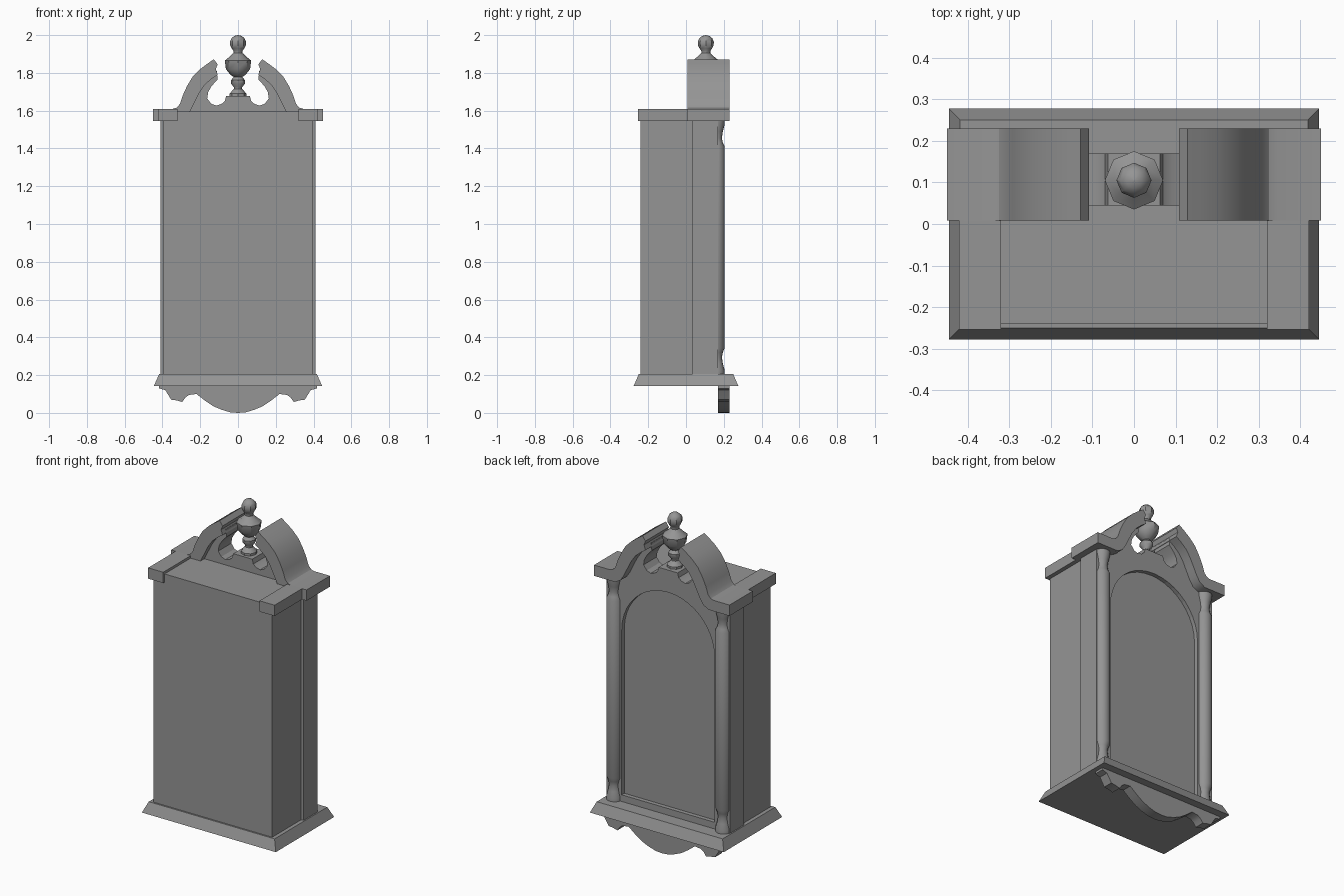
import bpy, bmesh, math
from mathutils import Vector

cube = bpy.data.objects.get("Cube")
if cube:
    bpy.data.objects.remove(cube, do_unlink=True)

grey = bpy.data.materials.new("plain_grey")
grey.use_nodes = True
colour = (0.3, 0.3, 0.3, 1)
grey.diffuse_color = colour
grey.node_tree.nodes["Principled BSDF"].inputs["Base Color"].default_value = colour


def finish(name, bm, smooth=0):
    bmesh.ops.recalc_face_normals(bm, faces=bm.faces)
    mesh = bpy.data.meshes.new(name)
    bm.to_mesh(mesh)
    bm.free()
    mesh.materials.append(grey)
    ob = bpy.data.objects.new(name, mesh)
    bpy.context.collection.objects.link(ob)
    if smooth:
        bpy.ops.object.select_all(action='DESELECT')
        ob.select_set(True)
        bpy.context.view_layer.objects.active = ob
        bpy.ops.object.shade_smooth_by_angle(angle=math.radians(smooth))
    return ob


def box(name, lo, hi):
    bm = bmesh.new()
    bmesh.ops.create_cube(bm, size=1)
    for v in bm.verts:
        v.co = [(a + b) / 2 + c * (b - a) for a, b, c in zip(lo, hi, v.co)]
    return finish(name, bm)


def plate(name, outline, y0, y1, smooth=0):
    """Extrude an (x, z) outline from y0 to y1."""
    bm = bmesh.new()
    face = bm.faces.new([bm.verts.new((x, y0, z)) for x, z in outline])
    ext = bmesh.ops.extrude_face_region(bm, geom=[face])
    for v in ext["geom"]:
        if isinstance(v, bmesh.types.BMVert):
            v.co.y = y1
    return finish(name, bm, smooth)


def lathe(name, profile, x, y, sides, smooth=0):
    """Turn an (r, z) profile about a vertical axis."""
    bm = bmesh.new()
    rings = []
    for r, z in profile:
        rings.append([bm.verts.new((x + r * math.cos(t), y + r * math.sin(t), z))
                      for t in (math.tau * i / sides for i in range(sides))])
    for a, b in zip(rings, rings[1:]):
        for i in range(sides):
            j = (i + 1) % sides
            bm.faces.new((a[i], a[j], b[j], b[i]))
    bm.faces.new(rings[0])
    bm.faces.new(rings[-1])
    return finish(name, bm, smooth)


def mirrored(half):
    """Close a right-hand outline with its mirror image."""
    return half + [(-x, z) for x, z in reversed(half) if x > 0]


# Case
box("case_body", (-.395, -.24, .2), (.395, .046, 1.595))

# Door frame with an arched recess
door = box("door_frame", (-.41, .035, .2), (.41, .17, 1.55))
arch = [(-.308, .245), (.308, .245)]
arch += [(.308 * math.cos(a), 1.235 + .308 * math.sin(a))
         for a in (math.pi * i / 20 for i in range(21))]
cutter = plate("door_cutter", arch, .145, .3)
cutter.hide_render = True
cutter.hide_viewport = True
cut = door.modifiers.new("recess", 'BOOLEAN')
cut.operation = 'DIFFERENCE'
cut.solver = 'EXACT'
cut.object = cutter
bpy.context.view_layer.update()
cut_mesh = bpy.data.meshes.new_from_object(
    door.evaluated_get(bpy.context.evaluated_depsgraph_get()))
door.modifiers.clear()
door.data = cut_mesh
bpy.data.objects.remove(cutter, do_unlink=True)

# Sloped base moulding
bm = bmesh.new()
bmesh.ops.create_cube(bm, size=2)
for v in bm.verts:
    top = v.co.z > 0
    v.co = Vector((v.co.x * (.418 if top else .445),
                   v.co.y * (.25 if top else .277), .205 if top else .143))
finish("base_moulding", bm)

# Scalloped apron below the base
apron = [(.417, .15), (.417, .13), (.385, .12), (.372, .1), (.354, .07),
         (.325, .066), (.295, .058), (.28, .08), (.26, .095), (.22, .1),
         (.175, .065), (.13, .035), (.085, .016), (.04, .003), (0, 0)]
plate("apron", mirrored(apron), .17, .23, 30)

# Pediment: curved mouldings and pierced centre panel
outer = [(.45, 1.61), (.345, 1.61), (.325, 1.616), (.308, 1.635), (.293, 1.68),
         (.27, 1.73), (.24, 1.78), (.2, 1.82), (.16, 1.85), (.128, 1.872)]
end = [(.108, 1.845), (.118, 1.82), (.108, 1.79)]
inner = [(.14, 1.768), (.175, 1.738), (.205, 1.695), (.23, 1.645), (.253, 1.598),
         (.275, 1.565), (.31, 1.545), (.45, 1.545)]
panel = [(0, 1.677), (.063, 1.677), (.07, 1.65), (.088, 1.635), (.115, 1.627),
         (.142, 1.637), (.163, 1.665), (.158, 1.698), (.14, 1.73), (.108, 1.765),
         (.112, 1.81), (.15, 1.8), (.2, 1.765), (.25, 1.69), (.28, 1.62),
         (.31, 1.58), (.38, 1.57), (.38, 1.545)]
plate("pediment_panel", mirrored(panel), .045, .17, 30)

turned_column = [(.046, .2), (.046, .225), (.036, .26), (.031, .295), (.036, .32),
                 (.046, .345), (.046, 1.41), (.036, 1.43), (.031, 1.455),
                 (.036, 1.49), (.046, 1.53), (.046, 1.55)]
for side, s in (("left", 1), ("right", -1)):
    plate(side + "_pediment_moulding",
          [(s * x, z) for x, z in outer + end + inner], .008, .23, 30)
    xs = sorted((s * .32, s * .42))
    box(side + "_cornice", (xs[0], -.253, 1.545), (xs[1], .01, 1.61))
    lathe(side + "_column", turned_column, s * .362, .159, 16, 40)

# Urn finial
finial = [(.045, 1.675), (.045, 1.69), (.022, 1.715), (.022, 1.725), (.037, 1.742),
          (.037, 1.762), (.022, 1.778), (.04, 1.79), (.064, 1.82), (.07, 1.865),
          (.045, 1.885), (.024, 1.905), (.024, 1.916)]
finial += [(.042 * math.cos(a) + .001, 1.957 + .043 * math.sin(a))
           for a in (math.radians(d) for d in range(-40, 91, 26))]
lathe("finial", finial, 0, .105, 8, 40)
